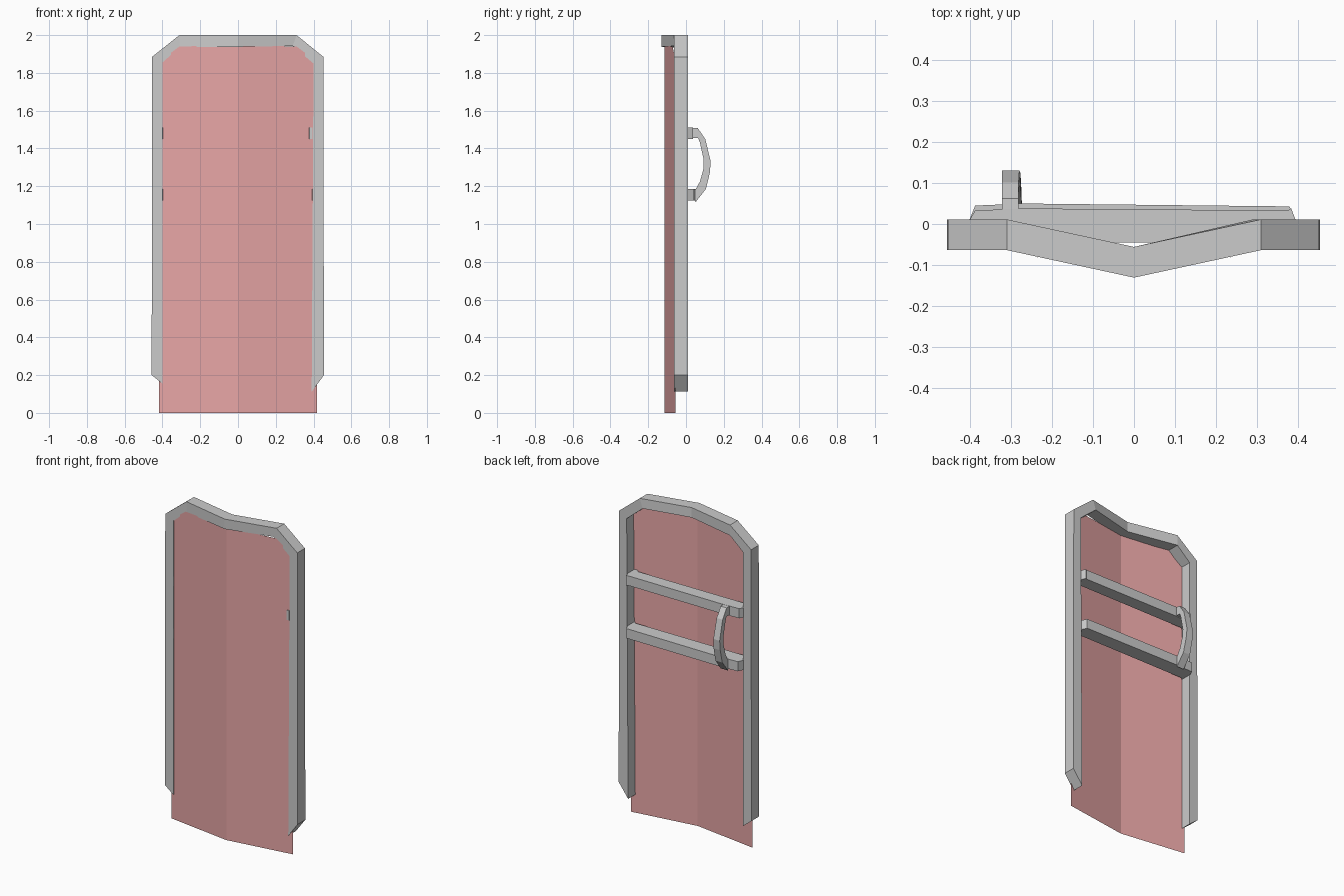
import bpy, bmesh

if "Cube" in bpy.data.objects:
    bpy.data.objects.remove(bpy.data.objects["Cube"])


def make_object(name, verts, faces):
    mesh = bpy.data.meshes.new(name)
    mesh.from_pydata(verts, [], faces)
    bm = bmesh.new()
    bm.from_mesh(mesh)
    bmesh.ops.recalc_face_normals(bm, faces=bm.faces)
    bm.to_mesh(mesh)
    bm.free()
    obj = bpy.data.objects.new(name, mesh)
    bpy.context.collection.objects.link(obj)
    return obj


def loft(name, sections):
    """Join four-point sections into a capped square tube."""
    verts = [p for s in sections for p in s]
    last = len(verts) - 4
    faces = [(0, 1, 2, 3), tuple(range(last, last + 4))]
    for i in range(0, last, 4):
        for j in range(4):
            k = (j + 1) % 4
            faces.append((i + j, i + k, i + 4 + k, i + 4 + j))
    return make_object(name, verts, faces)


# Frame: outer and inner outline (x, z), bent forward at the top centre
outer = [(-.457, .2), (-.455, 1.885), (-.31, 2), (0, 2), (.31, 2), (.452, 1.885), (.455, .2)]
inner = [(-.4, .155), (-.4, 1.855), (-.31, 1.935), (0, 1.938), (.29, 1.942), (.4, 1.85), (.39, .112)]
sections = []
for i, ((xo, zo), (xi, zi)) in enumerate(zip(outer, inner)):
    front = -.131 if i == 3 else -.064
    back = front + .075
    sections.append([(xo, front, zo), (xo, back, zo), (xi, back, zi), (xi, front, zi)])
loft("frame", sections)

# Panel: a thin sheet folded along its vertical centre line
half = [(.418, -.055, 0), (.418, -.055, 1.86), (.31, -.0705, 1.94)]
verts = [(0, -.115, 0), (0, -.115, 1.945)] + half + [(-x, y, z) for x, y, z in half]
panel = make_object("panel", verts, [(0, 2, 3, 4, 1), (0, 1, 7, 6, 5)])
red = bpy.data.materials.new("panel_red")
red.diffuse_color = (.8, .38, .38, 1)
red.use_nodes = True
red.node_tree.nodes["Principled BSDF"].inputs["Base Color"].default_value = red.diffuse_color
panel.data.materials.append(red)


# Cross bars: plan section swept from side to side, ends turned forward
def cross_bar(name, z0, z1, rear, prong):
    path = [(-.402, -.064, .01), (-.388, -.045, rear), (-.27, -.045, rear + .005),
            (.38, -.045, rear - .002), (.395, -.064, .01)]
    secs = [[(x, f, z0), (x, b, z0), (x, b, z1), (x, f, z1)] for x, f, b in path]
    if prong:
        secs.insert(4, [(.378, -.064, z0), (.384, .038, z0), (.384, .038, z1), (.378, -.064, z1)])
        secs[3] = [(.36, -.045, z0), (.375, rear, z0), (.375, rear, z1), (.36, -.045, z1)]
    return loft(name, secs)


cross_bar("upper_cross_bar", 1.45, 1.51, .033, True)
cross_bar("lower_cross_bar", 1.125, 1.185, .045, False)

# Handle: curved grip between the bars, given as outer and inner (y, z)
grip_out = [(.02, 1.51), (.062, 1.508), (.102, 1.45), (.131, 1.33), (.126, 1.27), (.105, 1.185), (.05, 1.115)]
grip_in = [(.02, 1.455), (.064, 1.455), (.074, 1.43), (.094, 1.34), (.092, 1.29), (.074, 1.225), (.038, 1.16)]
sections = []
for i, ((yo, zo), (yi, zi)) in enumerate(zip(grip_out, grip_in)):
    xl, xr = -.323, -.282 + .002 * max(0, i - 2)
    sections.append([(xl, yo, zo), (xr, yo, zo), (xr, yi, zi), (xl, yi, zi)])
loft("handle", sections)
